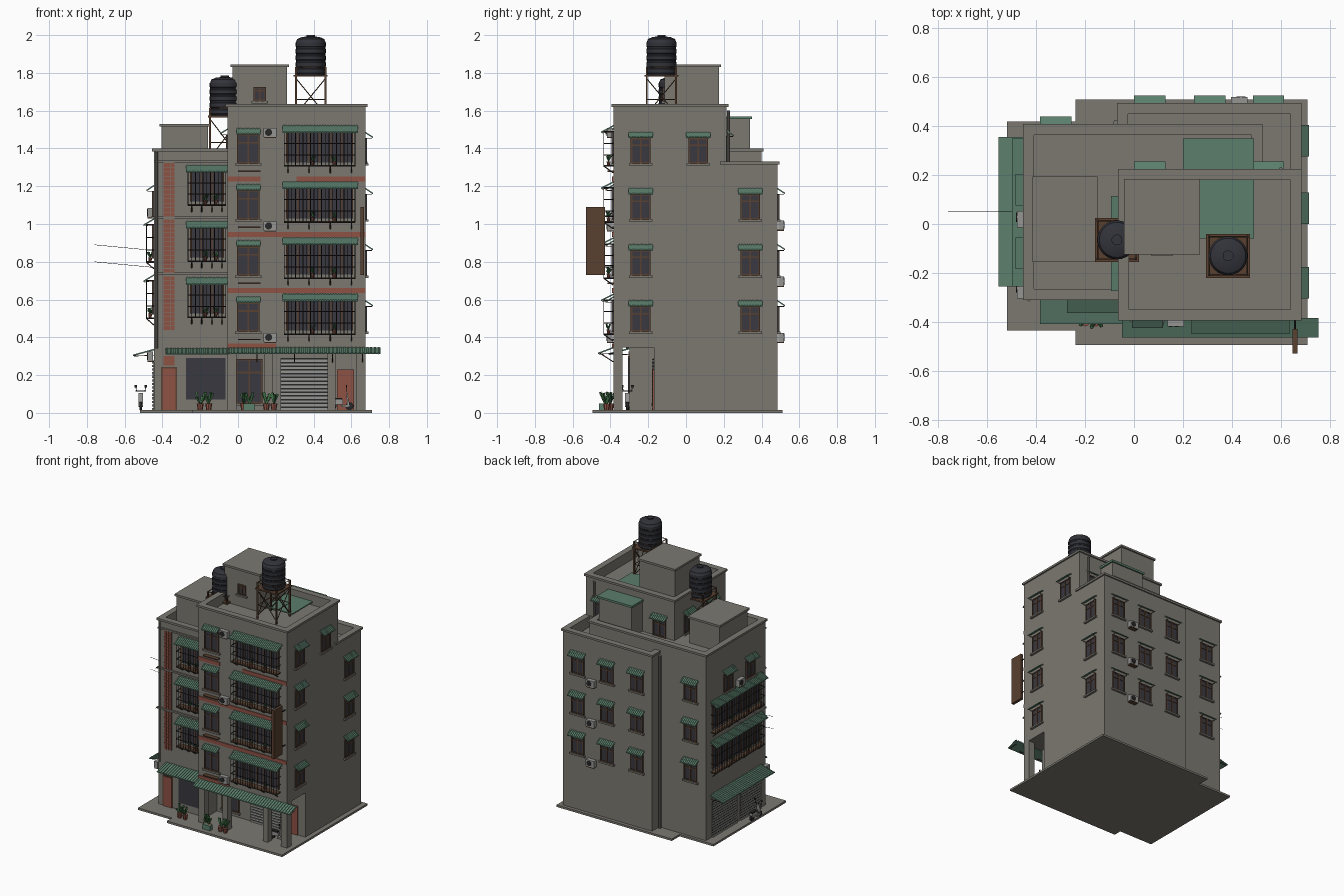
import bpy, bmesh, math, random
from mathutils import Matrix, Vector

if "Cube" in bpy.data.objects:
    bpy.data.objects.remove(bpy.data.objects["Cube"])
random.seed(4)
COL = {"concrete": (.2, .19, .165), "awning_green": (.105, .21, .15), "brick_red": (.27, .085, .06),
       "rust_brown": (.1, .052, .03), "dark_glass": (.04, .04, .05), "tank_black": (.032, .033, .042),
       "iron_black": (.02, .02, .02), "light_grey": (.3, .3, .29), "leaf_green": (.05, .16, .06)}
MATS = {}
for n, c in COL.items():
    MATS[n] = bpy.data.materials.new(n)
    MATS[n].diffuse_color = (*c, 1)
PARTS, I = {}, Matrix.Identity(4)


def part(name, mat):
    return PARTS.setdefault(name, (bmesh.new(), mat))[0]


def hull(name, mat, pts, M=I):
    # eight corners: bottom loop then top loop
    bm = part(name, mat)
    v = [bm.verts.new(M @ Vector(p)) for p in pts]
    for f in ((3, 2, 1, 0), (4, 5, 6, 7), (0, 1, 5, 4), (1, 2, 6, 5), (2, 3, 7, 6), (3, 0, 4, 7)):
        bm.faces.new([v[i] for i in f])


def box(name, mat, x0, x1, y0, y1, z0, z1, M=I):
    hull(name, mat, [(x, y, z) for z in (z0, z1) for x, y in ((x0, y0), (x1, y0), (x1, y1), (x0, y1))], M)


def rod(name, mat, p, q, r=.003, M=I, seg=5, r2=None):
    p, q = M @ Vector(p), M @ Vector(q)
    d = q - p
    T = Matrix.Translation((p + q) / 2) @ d.to_track_quat('Z', 'Y').to_matrix().to_4x4()
    bmesh.ops.create_cone(part(name, mat), cap_ends=True, segments=seg, radius1=r,
                          radius2=r if r2 is None else r2, depth=d.length, matrix=T)


def lathe(name, mat, prof, cx, cy, seg=24):
    bm = part(name, mat)
    rings = [[bm.verts.new((cx + r * math.cos(i * math.tau / seg), cy + r * math.sin(i * math.tau / seg), z))
              for i in range(seg)] for r, z in prof]
    for A, B in zip(rings, rings[1:]):
        for i in range(seg):
            j = (i + 1) % seg
            bm.faces.new((A[i], A[j], B[j], B[i]))
    bm.faces.new(rings[0][::-1])
    bm.faces.new(rings[-1])


def wall(side, d):
    # local x runs along the wall, local -y points outward
    return Matrix.Rotation(math.radians(90 * "FRBL".index(side)), 4, 'Z') @ Matrix.Translation((0, -d, 0))


def awning(M, a0, a1, o, z0, z1, name="window_awnings", pitch=.014):
    def slope(b0, b1, t, lift):
        hull(name, "awning_green", [(b0, -o, z1 + lift), (b1, -o, z1 + lift), (b1, 0, z0 + lift), (b0, 0, z0 + lift),
             (b0, -o, z1 + lift + t), (b1, -o, z1 + lift + t), (b1, 0, z0 + lift + t), (b0, 0, z0 + lift + t)], M)
    slope(a0, a1, .004, -.004)
    n = max(2, round((a1 - a0) / pitch))
    for i in range(n):
        b = a0 + (a1 - a0) * (i + .25) / n
        slope(b, b + (a1 - a0) / n * .5, .004, 0)
    for b in (a0 + .01, a1 - .01):
        rod("awning_brackets", "rust_brown", (b, 0, z0 - .03), (b, -o + .005, z1 - .004), .002, M, 4)


def window(M, a, z, w=.105, h=.135, shade=True):
    x0, x1 = a - w / 2, a + w / 2
    box("window_glass", "dark_glass", x0, x1, -.004, .002, z, z + h, M)
    for b in (x0, a - .004, x1 - .008):
        box("window_frames", "rust_brown", b, b + .008, -.009, .001, z, z + h, M)
    for c in (z, z + h * .68, z + h - .008):
        box("window_frames", "rust_brown", x0, x1, -.008, .001, c, c + .008, M)
    box("window_sills", "concrete", x0 - .01, x1 + .01, -.016, 0, z - .012, z, M)
    if shade:
        awning(M, a - .064, a + .064, .04, z + h + .028, z + h + .002)


def cage(M, a0, a1, z0, z1, d=.05):
    # barred balcony with glazing behind, awning, brackets and plants
    box("window_glass", "dark_glass", a0 + .01, a1 - .01, -.004, .002, z0 + .02, z1, M)
    n = round((a1 - a0) / .06)
    for i in range(n + 1):
        b = a0 + .01 + (a1 - a0 - .028) * i / n
        box("window_frames", "rust_brown", b, b + .008, -.009, 0, z0 + .02, z1, M)
    box("cage_floors", "rust_brown", a0, a1, -d, 0, z0, z0 + .006, M)
    n = round((a1 - a0) / .02)
    for i in range(n + 1):
        b = a0 + (a1 - a0) * i / n
        rod("cage_bars", "iron_black", (b, -d, z0), (b, -d, z1), .002, M, 4)
    for k in (0, .33, .66, 1):
        z = z0 + (z1 - z0) * k
        for p, q in (((a0, -d), (a1, -d)), ((a0, -d), (a0, 0)), ((a1, -d), (a1, 0))):
            rod("cage_bars", "iron_black", (*p, z), (*q, z), .0028, M, 4)
    for i in range(4):
        b = a0 + .02 + (a1 - a0 - .04) * i / 3
        rod("cage_brackets", "rust_brown", (b, -d, z0), (b, 0, z0 - .035), .003, M, 4)
        if i in (1, 2):
            plant(M @ Vector((b + .02, -d * .5, z0 + .006)), .55)
    awning(M, a0 - .01, a1 + .015, d + .015, z1 + .03, z1 - .003, "balcony_awnings")


def plant(p, s=1.0):
    rod("plant_pots", "brick_red", p, p + Vector((0, 0, .035 * s)), .013 * s, I, 8, .019 * s)
    for i in range(6):
        t = Vector((random.uniform(-.025, .025), random.uniform(-.025, .025), random.uniform(.06, .095))) * s
        rod("plant_leaves", "leaf_green", p + Vector((0, 0, .03 * s)), p + t, .003 * s, I, 4, .008 * s)


def air_con(M, a, z):
    box("air_conditioners", "light_grey", a - .034, a + .034, -.034, -.004, z - .024, z + .024, M)
    rod("air_con_fans", "iron_black", (a - .008, -.034, z), (a - .008, -.037, z), .019, M, 12)
    box("air_con_brackets", "rust_brown", a - .03, a + .03, -.034, 0, z - .03, z - .024, M)


def parapet(x0, x1, y0, y1, z0, z1, t=.035):
    for n, e, a, b in (("parapets", 0, z0, z1 - .015), ("parapet_caps", .01, z1 - .015, z1)):
        for X0, X1, Y0, Y1 in ((x0 - e, x1 + e, y0 - e, y0 + t), (x0 - e, x1 + e, y1 - t, y1 + e),
                               (x0 - e, x0 + t, y0, y1), (x1 - t, x1 + e, y0, y1)):
            box(n, "concrete", X0, X1, Y0, Y1, a, b)


def tank(cx, cy, zp, zb, h):
    # water tank on a braced stand
    s, r = .078, .08
    for sx, sy in ((-1, -1), (1, -1), (1, 1), (-1, 1)):
        p, q = (cx + sx * s, cy + sy * s), (cx - sy * s, cy + sx * s)
        box("tank_stands", "rust_brown", p[0] - .005, p[0] + .005, p[1] - .005, p[1] + .005, zb, zp + .04)
        rod("tank_stands", "rust_brown", (*p, zb + .02), (*q, zp - .02), .003)
        rod("tank_stands", "rust_brown", (*q, zb + .02), (*p, zp - .02), .003)
        rod("tank_stands", "rust_brown", (*p, zp + .04), (*q, zp + .04), .003)
        rod("tank_stands", "rust_brown", (*p, zb + .1), (*q, zb + .1), .003)
    box("tank_platforms", "rust_brown", cx - .09, cx + .09, cy - .09, cy + .09, zp - .01, zp)
    prof = [(r - .003, zp)]
    for i in range(5):
        z = zp + h * .84 * i / 5
        prof += [(r - .003, z + .005), (r, z + .009), (r, z + h * .14), (r - .003, z + h * .16)]
    prof += [(r * .9, zp + h * .9), (r * .6, zp + h * .95), (.022, zp + h * .965), (.022, zp + h), (.005, zp + h)]
    lathe("water_tanks", "tank_black", prof, cx, cy)


def scooter(M):
    for y in (-.045, .045):
        rod("scooter_wheels", "iron_black", (-.007, y, .036), (.007, y, .036), .021, M, 14)
    box("scooter_bodies", "light_grey", -.012, .012, -.01, .055, .045, .07, M)
    box("scooter_bodies", "light_grey", -.012, .012, -.035, .0, .03, .042, M)
    hull("scooter_bodies", "light_grey", [(-.013, -.045, .035), (.013, -.045, .035), (.013, -.035, .035), (-.013, -.035, .035),
         (-.013, -.035, .105), (.013, -.035, .105), (.013, -.027, .105), (-.013, -.027, .105)], M)
    box("scooter_seats", "iron_black", -.012, .012, -.005, .055, .07, .08, M)
    rod("scooter_bars", "iron_black", (-.028, -.03, .115), (.028, -.03, .115), .003, M)
    for s in (-1, 1):
        rod("scooter_bars", "iron_black", (s * .022, -.03, .115), (s * .027, -.03, .14), .002, M)
        box("scooter_bars", "iron_black", s * .027 - .007, s * .027 + .007, -.032, -.028, .135, .148, M)


def shutter(M, a0, a1, z0, z1, n):
    box("shutter_backs", "iron_black", a0, a1, -.003, .002, z0, z1, M)
    for i in range(n):
        z = z0 + (z1 - z0) * i / n
        box("shutter_slats", "light_grey", a0, a1, -.009, 0, z, z + (z1 - z0) / n * .6, M)


# base slab and main masses
box("base_slab", "concrete", -.24, .71, -.495, .51, 0, .015)
box("base_slab_side", "concrete", -.52, -.24, -.435, .42, 0, .015)
box("tower_body", "concrete", -.055, .675, -.385, .215, .345, 1.56)
box("tower_ground_floor", "concrete", -.055, .675, -.17, .215, .015, .345)
box("left_body", "concrete", -.445, -.055, -.3, .4, .015, 1.33)
box("middle_body", "concrete", -.055, .515, 0, .4, .015, 1.33)
box("rear_body", "concrete", -.06, .675, .2, .485, .015, 1.25)
parapet(-.055, .675, -.385, .215, 1.56, 1.635)
parapet(-.445, .515, -.3, .4, 1.33, 1.4)
parapet(-.06, .675, .19, .485, 1.25, 1.33)
# roof rooms, shed and roof sheet
for n, x0, x1, y0, y1, z0, z1 in (("left_stair_room", -.405, -.16, -.145, .185, 1.33, 1.53),
                                  ("tower_stair_room", -.03, .26, -.115, .175, 1.56, 1.845)):
    box(n, "concrete", x0, x1, y0, y1, z0, z1 - .015)
    box(n + "_cap", "concrete", x0 - .01, x1 + .01, y0 - .01, y1 + .01, z1 - .015, z1)
box("roof_shed", "concrete", .21, .48, .2, .34, 1.33, 1.555)
box("roof_shed_cover", "awning_green", .2, .49, .2, .35, 1.555, 1.57)
box("roof_sheet", "awning_green", .27, .49, -.06, .18, 1.58, 1.588)
window(wall("F", .115), .115, 1.65, .065, .075, False)
tank(.385, -.13, 1.79, 1.56, .21)
tank(-.07, -.065, 1.575, 1.33, .21)

F, FL, R, B, BL, BT, L = (wall("F", .385), wall("F", .3), wall("R", .675), wall("B", .485),
                          wall("B", .4), wall("B", .215), wall("L", .445))
# window rows and balconies
for k in range(4):
    z = .43 + .297 * k
    window(F, .055, z, .12, .155)
    box("flower_shelves", "rust_brown", 0, .12, -.03, 0, z - .045, z - .038, F)
    cage(F, .245, .62, z - .015, z + .168)
    window(R, -.24, z)
    if k < 3:
        window(R, .34, z)
        for a in (.065, .31, .55):
            window(B, -a, z)
        for a in (-.32, .045, .39):
            window(BL, -a, z)
        air_con(B, -.43, z - .03)
        cage(FL, -.265, -.065, z + .075, z + .255)
        if k < 2:
            cage(L, -.34, .24, z + .07, z + .27, .04)
        box("floor_ledges", "concrete", -.445, -.055, -.01, 0, z + .3, z + .312, FL)
window(R, .065, 1.321)
for a in (.065, .55):
    window(BT, -a, 1.33)
for a in (-.05, .21):
    window(wall("L", .055), a, 1.34)
for a in (-.14, .12):
    window(L, a, 1.04)
for z in (1.485, .99, .4):
    air_con(F, .17, z)
air_con(L, -.02, 1.06)
air_con(L, .27, .3)
# red bands and tile strip
for z, x0, x1 in ((.34, -.055, .2), (.635, -.055, .675), (.93, -.055, .675), (1.225, -.055, .12), (1.225, .31, .675)):
    box("red_bands", "brick_red", x0, x1, -.006, 0, z, z + .027, F)
for z0 in (.44, .742, 1.04):
    box("tile_joints", "concrete", -.395, -.335, -.004, 0, z0, z0 + .285, FL)
    for r in range(12):
        for c in range(3):
            x, z = -.395 + .02 * c, z0 + .02375 * r
            box("red_tiles", "brick_red", x, x + .018, -.007, 0, z, z + .021, FL)
box("red_tiles", "brick_red", -.395, -.335, -.007, 0, .25, .3, FL)

# ground floor: columns, shopfronts, shutters, doors
for x0, x1 in ((-.055, -.008), (.14, .185), (.475, .515), (.625, .675)):
    box("arcade_columns", "concrete", x0, x1, -.385, -.335, .015, .345)
G = wall("F", .17)
window(G, .06, .05, .14, .235, False)
shutter(G, .225, .475, .015, .29, 14)
box("red_doors", "brick_red", .525, .615, -.008, 0, .015, .23, G)
box("red_doors", "brick_red", -.4, -.332, -.008, 0, .015, .235, FL)
box("door_frames", "rust_brown", -.408, -.324, -.005, 0, .015, .243, FL)
box("shop_glass", "dark_glass", -.275, -.065, -.006, 0, .07, .29, FL)
shutter(L, -.33, -.04, .015, .28, 14)
shutter(L, .0, .24, .015, .28, 14)
awning(F, -.05, .755, .08, .345, .315, "street_awnings", .02)
awning(FL, -.385, -.05, .11, .34, .312, "street_awnings", .02)
awning(L, -.355, .255, .11, .335, .305, "street_awnings", .02)
for x in (.1, .3, .5, .66):
    rod("street_brackets", "rust_brown", (x, 0, .27), (x, -.07, .315), .003, F)

# hanging sign, pipes, wires
box("hanging_sign", "rust_brown", .648, .668, -.53, -.43, .73, 1.09)
for z in (.78, 1.04):
    rod("sign_arms", "iron_black", (.658, -.44, z), (.658, -.38, z), .004)
rod("drain_pipes", "concrete", (-.075, .415, .015), (-.075, .415, 1.3), .01, I, 8)
rod("drain_pipes", "concrete", (.6, .225, 1.25), (.6, .225, 1.6), .008, I, 8)
rod("drain_pipes", "concrete", (-.43, -.31, .34), (-.43, -.31, 1.38), .007, I, 8)
for z in (.89, .8):
    rod("wires", "iron_black", (-.76, .05, z), (-.445, .05, z - .03), .0012, I, 4)
# plants and scooters at street level
for x, y in ((-.2, -.4), (-.155, -.4), (.03, -.42), (.06, -.43), (.15, -.42), (.19, -.42)):
    plant(Vector((x, y, .015)))
box("planter_box", "awning_green", .03, .09, -.46, -.43, .015, .05)
scooter(Matrix.Translation((-.515, -.085, 0)))
scooter(Matrix.Translation((.545, -.31, 0)) @ Matrix.Rotation(math.radians(90), 4, 'Z'))

# turn collected geometry into objects
for name, (bm, mat) in PARTS.items():
    bmesh.ops.recalc_face_normals(bm, faces=bm.faces)
    me = bpy.data.meshes.new(name)
    bm.to_mesh(me)
    bm.free()
    me.materials.append(MATS[mat])
    ob = bpy.data.objects.new(name, me)
    bpy.context.collection.objects.link(ob)
    if name == "water_tanks":
        bpy.context.view_layer.objects.active = ob
        ob.select_set(True)
        bpy.ops.object.shade_smooth_by_angle(angle=math.radians(30))
        ob.select_set(False)

for m in bpy.data.materials:
    if m.users and not m.is_grease_pencil:
        m.use_nodes = True
        m.node_tree.nodes["Principled BSDF"].inputs["Base Color"].default_value = m.diffuse_color
